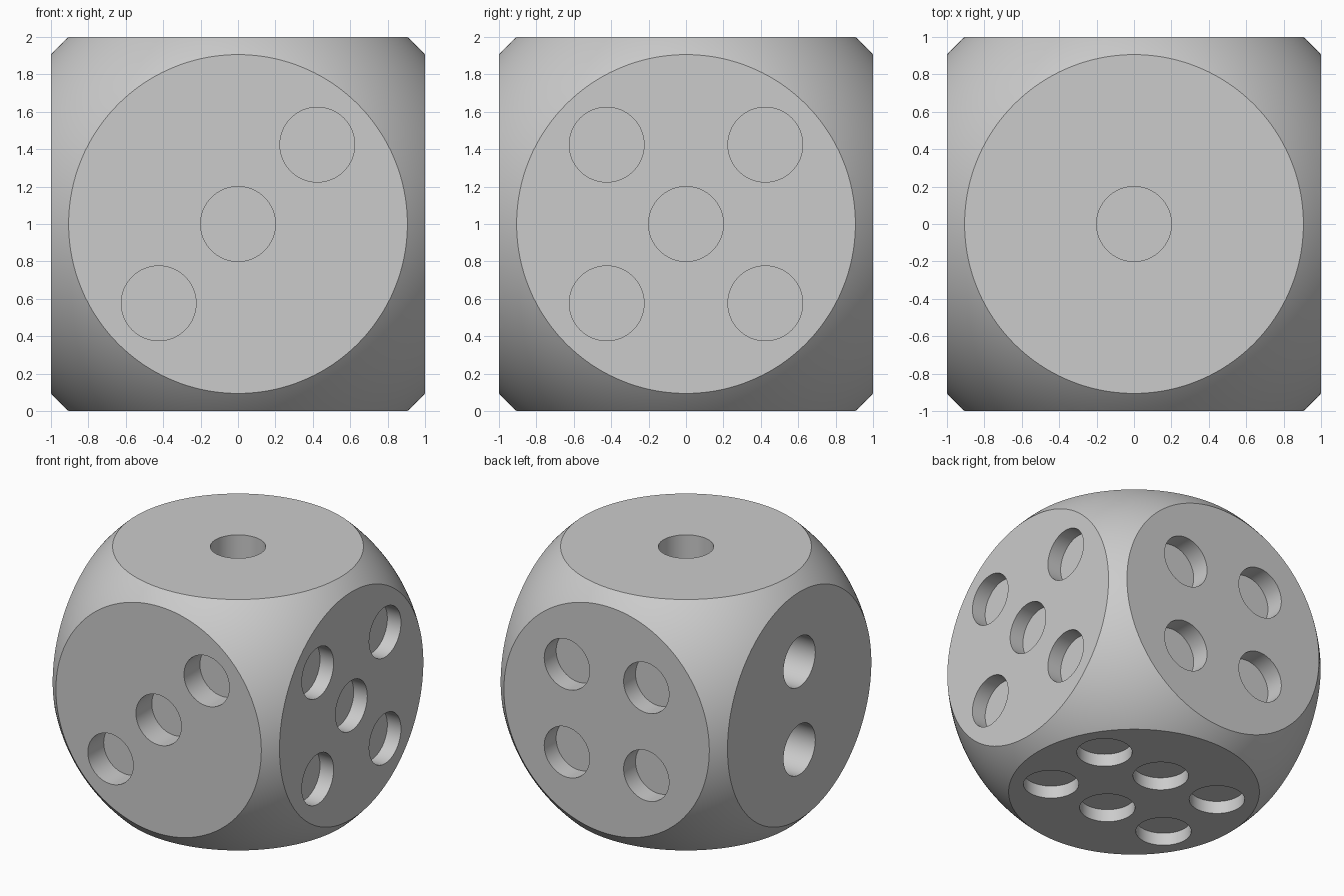
import bpy, bmesh, math
from mathutils import Matrix, Vector

if "Cube" in bpy.data.objects:
    bpy.data.objects.remove(bpy.data.objects["Cube"])

SPHERE_R = math.hypot(1, 0.906)   # rounding sphere that leaves discs of radius 0.906
PIP_R = 0.2
CENTRE = Vector((0, 0, 1))


def mesh_object(name, bm):
    mesh = bpy.data.meshes.new(name)
    bm.to_mesh(mesh)
    bm.free()
    obj = bpy.data.objects.new(name, mesh)
    bpy.context.collection.objects.link(obj)
    return obj


def boolean(target, cutter, operation):
    mod = target.modifiers.new(operation.lower(), 'BOOLEAN')
    mod.operation, mod.object, mod.solver = operation, cutter, 'EXACT'
    cutter.hide_render = True


# Each face: outward normal, horizontal axis, vertical axis, pip positions
A, B = 0.424, 0.35
X, Y, Z = Vector((1, 0, 0)), Vector((0, 1, 0)), Vector((0, 0, 1))
square = lambda s: [(i * s, j * s) for i in (-1, 1) for j in (-1, 1)]
faces = [
    (Z, X, Y, [(0, 0)]),
    (-X, -Y, Z, [(0, -B), (0, B)]),
    (-Y, X, Z, [(-A, -A), (0, 0), (A, A)]),
    (Y, -X, Z, square(B)),
    (X, Y, Z, square(A) + [(0, 0)]),
    (-Z, X, -Y, [(i * 0.53, j * 0.3) for i in (-1, 0, 1) for j in (-1, 1)]),
]

# Body: sphere trimmed flat by a cube
bm = bmesh.new()
bmesh.ops.create_uvsphere(bm, u_segments=192, v_segments=96, radius=SPHERE_R,
                          matrix=Matrix.Translation(CENTRE))
die = mesh_object("die_body", bm)
bm = bmesh.new()
bmesh.ops.create_cube(bm, size=2, matrix=Matrix.Translation(CENTRE))
cube = mesh_object("cube_trimmer", bm)

# Pips: round holes, deeper where there are fewer, so every face loses equal volume
bm = bmesh.new()
for normal, u, v, spots in faces:
    depth = 0.6 / len(spots)
    height = depth + 0.2
    turn = normal.to_track_quat('Z', 'Y').to_matrix().to_4x4()
    for a, b in spots:
        mid = CENTRE + normal * (1 - depth + height / 2) + u * a + v * b
        bmesh.ops.create_cone(bm, cap_ends=True, segments=64, radius1=PIP_R, radius2=PIP_R,
                              depth=height, matrix=Matrix.Translation(mid) @ turn)
pips = mesh_object("pip_cutter", bm)

boolean(die, cube, 'INTERSECT')
boolean(die, pips, 'DIFFERENCE')

# Bake the cuts and drop the helpers
bpy.context.view_layer.update()
baked = bpy.data.meshes.new_from_object(die.evaluated_get(bpy.context.evaluated_depsgraph_get()))
die.modifiers.clear()
die.data = baked
for helper in (cube, pips):
    bpy.data.objects.remove(helper)

# One plain grey
grey = bpy.data.materials.new("light_grey")
grey.diffuse_color = (0.6, 0.6, 0.6, 1)
grey.use_nodes = True
grey.node_tree.nodes["Principled BSDF"].inputs["Base Color"].default_value = grey.diffuse_color
die.data.materials.clear()
die.data.materials.append(grey)

bpy.context.view_layer.objects.active = die
die.select_set(True)
bpy.ops.object.shade_smooth_by_angle(angle=math.radians(30))
